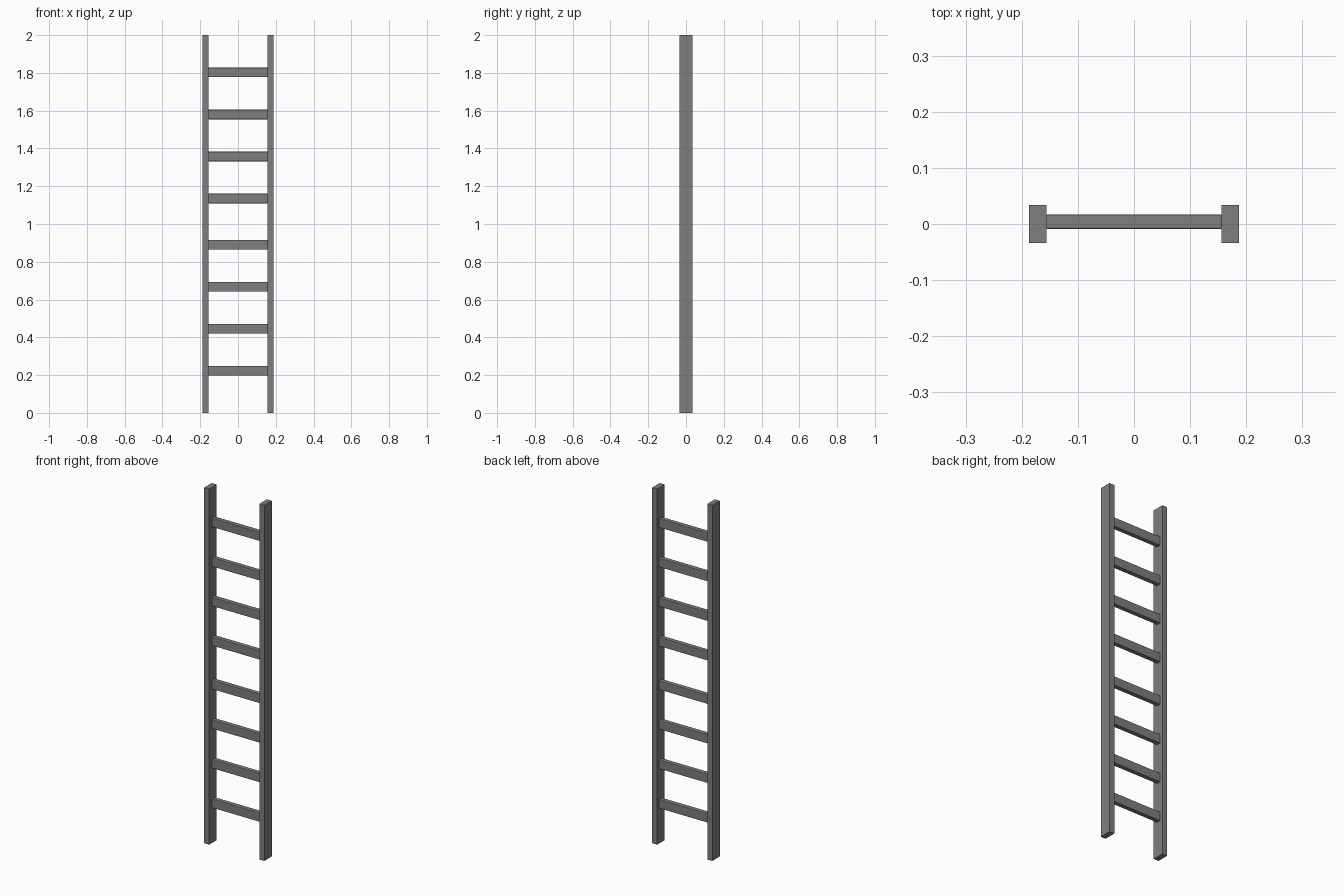
import bpy

cube = bpy.data.objects.get("Cube")
if cube:
    bpy.data.objects.remove(cube, do_unlink=True)

# Single grey metal colour
grey = bpy.data.materials.new("grey")
grey.use_nodes = True
colour = (0.21, 0.21, 0.21, 1)
grey.diffuse_color = colour
grey.node_tree.nodes["Principled BSDF"].inputs["Base Color"].default_value = colour


def box(name, centre, size, bevel=0):
    bpy.ops.mesh.primitive_cube_add(size=1, location=centre)
    obj = bpy.context.object
    obj.name = name
    obj.scale = size
    bpy.ops.object.transform_apply(location=False, rotation=False, scale=True)
    obj.data.materials.append(grey)
    if bevel:
        mod = obj.modifiers.new("soft_edges", "BEVEL")
        mod.width = bevel
        mod.segments = 2
    return obj


# Side rails
for side, sign in (("left", 1), ("right", -1)):
    box(side + "_rail", (sign * 0.1715, 0, 1), (0.031, 0.067, 2))

# Rungs: two groups of four, with a wider gap between the groups
STEP = 0.2225
for group, base in (("lower", 0.223), ("upper", 1.135)):
    for i in range(4):
        box(f"{group}_rung_{i + 1}", (0, 0.004, base + i * STEP),
            (0.314, 0.026, 0.051), bevel=0.003)
